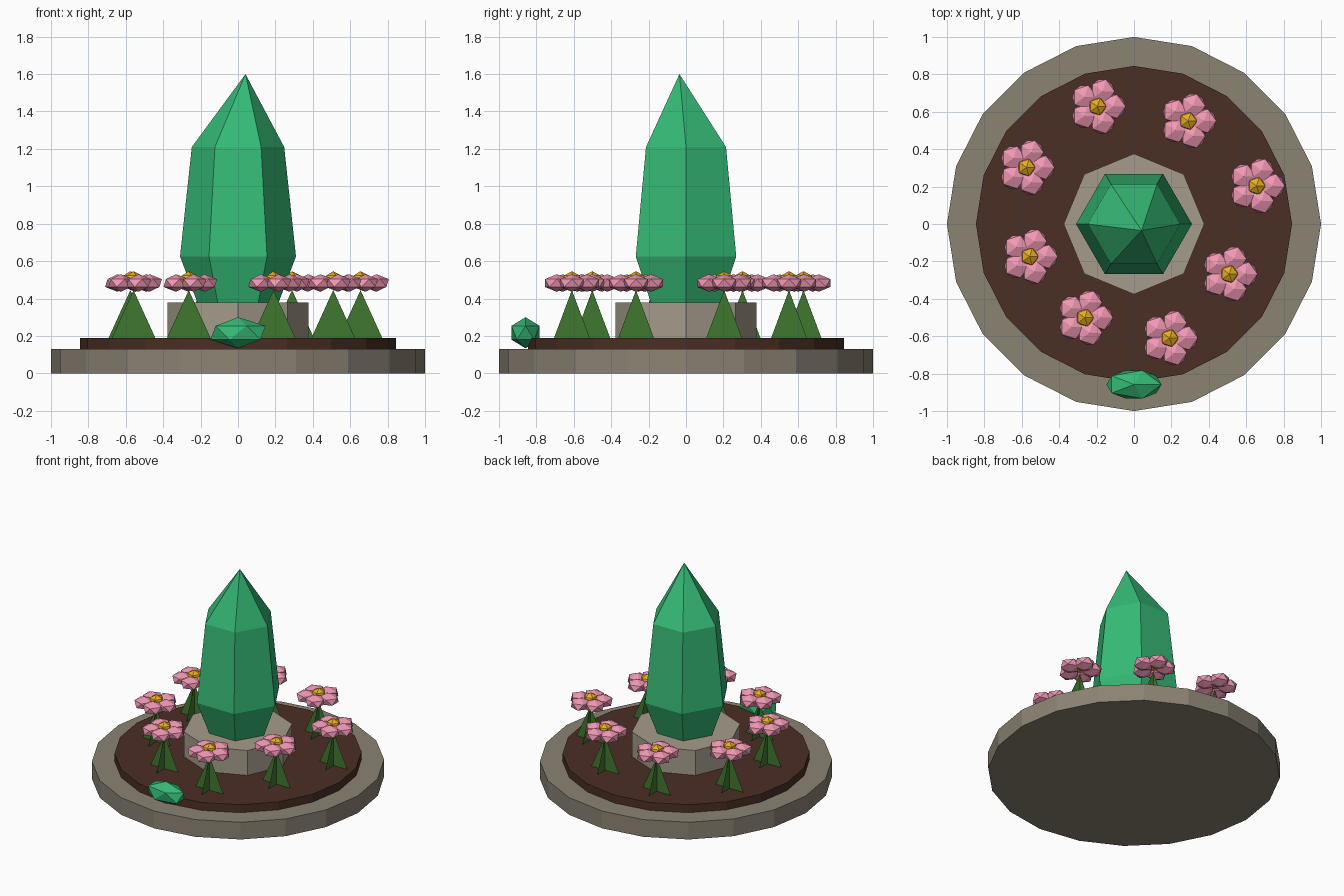
import bpy, bmesh
from math import cos, sin, pi, radians
from mathutils import Matrix, Vector

if "Cube" in bpy.data.objects:
    bpy.data.objects.remove(bpy.data.objects["Cube"])


def material(name, r, g, b):
    m = bpy.data.materials.new(name)
    m.diffuse_color = [(c / 255) ** 2.2 for c in (r, g, b)] + [1]
    m.use_nodes = True
    m.node_tree.nodes["Principled BSDF"].inputs["Base Color"].default_value = m.diffuse_color
    return m


STONE = material("stone", 138, 130, 115)
PALE = material("pale_stone", 163, 155, 138)
SOIL = material("soil", 76, 50, 41)
CRYSTAL = material("crystal_green", 56, 185, 117)
LEAF = material("leaf_green", 66, 120, 50)
PINK = material("petal_pink", 240, 150, 178)
YELLOW = material("pollen_yellow", 232, 172, 38)


def finish(name, bm, mat):
    me = bpy.data.meshes.new(name)
    bm.to_mesh(me)
    bm.free()
    me.materials.append(mat)
    ob = bpy.data.objects.new(name, me)
    bpy.context.collection.objects.link(ob)
    return ob


def lathe(name, sides, rings, mat, tip=None):
    """Stack n-sided rings of (radius, z); close with a cap or a tip point."""
    bm = bmesh.new()
    loops = [[bm.verts.new((r * cos(2 * pi * i / sides), r * sin(2 * pi * i / sides), z))
              for i in range(sides)] for r, z in rings]
    bm.faces.new(loops[0][::-1])
    for a, b in zip(loops, loops[1:]):
        for i in range(sides):
            j = (i + 1) % sides
            bm.faces.new((a[i], a[j], b[j], b[i]))
    top = loops[-1]
    if tip:
        t = bm.verts.new(tip)
        for i in range(sides):
            bm.faces.new((top[i], top[(i + 1) % sides], t))
    else:
        bm.faces.new(top)
    return finish(name, bm, mat)


def add_ball(bm, centre, size):
    bmesh.ops.create_icosphere(bm, subdivisions=1, radius=1,
                               matrix=Matrix.LocRotScale(Vector(centre), None, Vector(size)))


# Stone base, soil bed and octagonal pedestal
lathe("stone_base", 20, [(1, 0), (1, 0.13)], STONE)
lathe("soil_bed", 20, [(0.845, 0.1), (0.845, 0.19)], SOIL)
lathe("pedestal", 8, [(0.376, 0.15), (0.376, 0.378)], PALE)

# Large six-sided crystal with an off-centre tip
lathe("crystal", 6, [(0.21, 0.36), (0.31, 0.625), (0.247, 1.21)], CRYSTAL, (0.04, -0.035, 1.6))

# Small gem lying on the front rim
bm = bmesh.new()
add_ball(bm, (0, -0.858, 0.217), (0.165, 0.088, 0.083))
finish("rim_gem", bm, CRYSTAL)

# Ring of eight flowers: crossed leaf blades, five petals, yellow centre
radii = [0.686, 0.622, 0.658, 0.65, 0.585, 0.566, 0.639, 0.575]
for n, r in enumerate(radii):
    a = radians(17.3 + 45 * n)
    x, y = r * cos(a), r * sin(a)

    bm = bmesh.new()
    for dx, dy in ((0.117, 0), (0, 0.096)):
        bm.faces.new([bm.verts.new(p) for p in ((x - dx, y - dy, 0.188),
                                                (x + dx, y + dy, 0.188), (x, y, 0.445))])
    finish(f"flower_leaves_{n + 1}", bm, LEAF)

    bm = bmesh.new()
    for k in range(5):
        t = 2 * pi * k / 5
        add_ball(bm, (x + 0.085 * cos(t), y + 0.085 * sin(t), 0.483), (0.074, 0.074, 0.047))
    finish(f"flower_petals_{n + 1}", bm, PINK)

    bm = bmesh.new()
    add_ball(bm, (x, y, 0.503), (0.052, 0.052, 0.043))
    finish(f"flower_centre_{n + 1}", bm, YELLOW)
